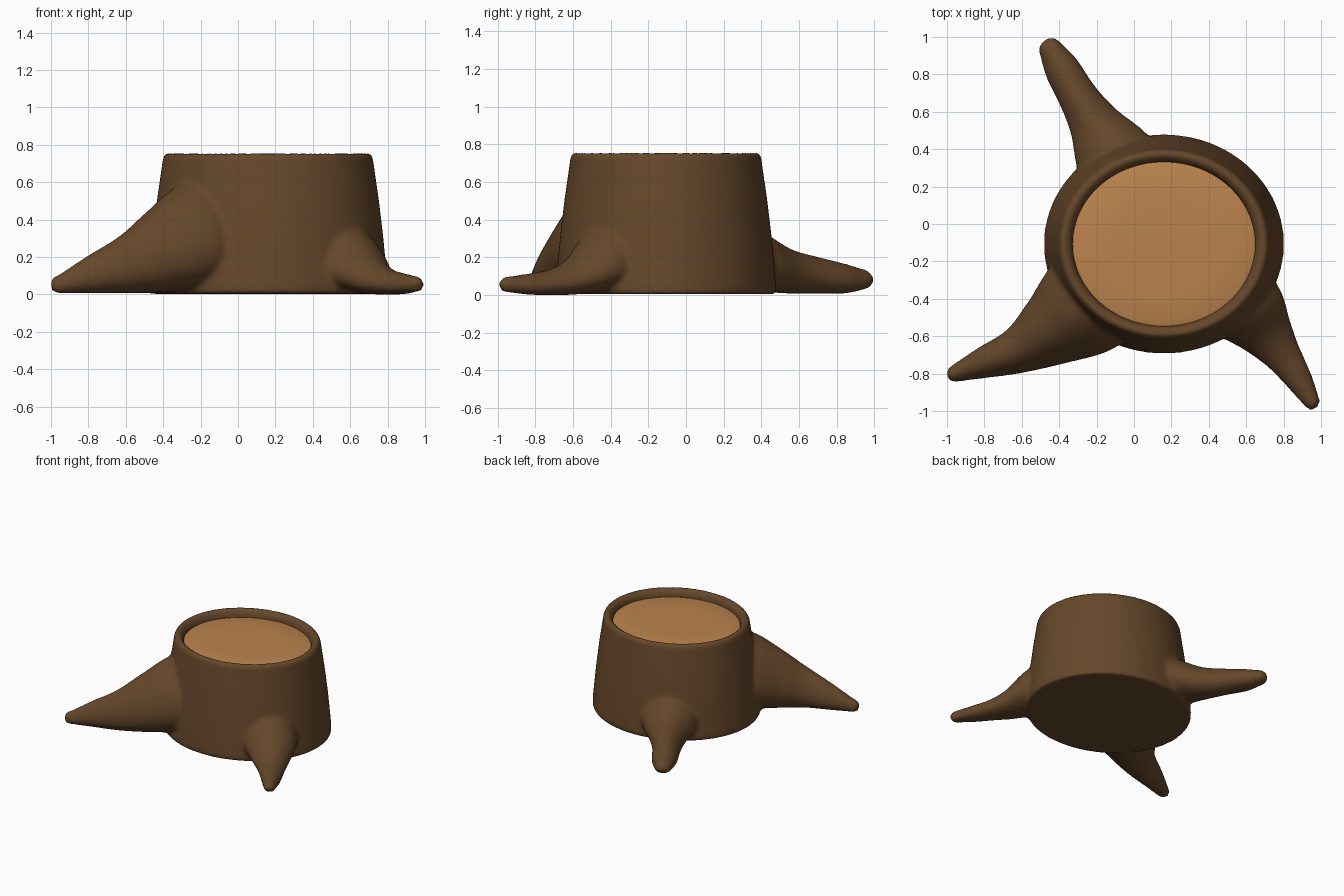
import bpy, bmesh, math
from mathutils import Vector

if "Cube" in bpy.data.objects:
    bpy.data.objects.remove(bpy.data.objects["Cube"])

CX, CY = 0.16, -0.107


def material(name, color):
    m = bpy.data.materials.new(name)
    m.diffuse_color = (*color, 1)
    m.use_nodes = True
    m.node_tree.nodes["Principled BSDF"].inputs["Base Color"].default_value = m.diffuse_color
    return m


def loft(bm, rings):
    """Skin a list of point rings and close both ends."""
    vs = [[bm.verts.new(p) for p in r] for r in rings]
    n = len(vs[0])
    for a, b in zip(vs, vs[1:]):
        for i in range(n):
            j = (i + 1) % n
            bm.faces.new((a[i], a[j], b[j], b[i]))
    bm.faces.new(vs[0][::-1])
    bm.faces.new(vs[-1])


def ring(rx, ry, z, n=96):
    return [(CX + rx * math.cos(2 * math.pi * i / n),
             CY + ry * math.sin(2 * math.pi * i / n), z) for i in range(n)]


def smooth_path(keys, steps=6):
    """Catmull-Rom interpolation of (x, y, half width, bottom, top) keys."""
    k = [Vector(p) for p in keys]
    k = [k[0] * 2 - k[1]] + k + [k[-1] * 2 - k[-2]]
    out = []
    for i in range(1, len(k) - 2):
        a, b, c, d = k[i - 1:i + 3]
        for s in range(steps):
            t = s / steps
            out.append(0.5 * (2 * b + (c - a) * t + (2 * a - 5 * b + 4 * c - d) * t ** 2
                              + (3 * b - a - 3 * c + d) * t ** 3))
    return out + [k[-2]]


def add_root(bm, keys, n=28):
    path = smooth_path(keys)
    rings = []
    d0 = Vector(path[0][:2]) - Vector(path[1][:2])
    d0.normalize()
    x, y, w, lo, hi = path[0]
    # rounded tip
    sections = []
    for a in (80, 60, 40, 20):
        c, s = math.cos(math.radians(a)), math.sin(math.radians(a))
        m, h = (lo + hi) / 2, (hi - lo) / 2
        sections.append(((x + d0.x * s * w, y + d0.y * s * w, w * c, m - h * c, m + h * c), d0))
    for i, p in enumerate(path):
        q, r = path[max(i - 1, 0)], path[min(i + 1, len(path) - 1)]
        sections.append((p, (Vector(q[:2]) - Vector(r[:2])).normalized()))
    for (x, y, w, lo, hi), d in sections:
        side = Vector((-d.y, d.x))
        pts = []
        for i in range(n):
            t = 2 * math.pi * i / n
            u = w * math.cos(t) * (1 - 0.22 * math.sin(t))
            pts.append((x + side.x * u, y + side.y * u,
                        (lo + hi) / 2 + (hi - lo) / 2 * math.sin(t)))
        rings.append(pts)
    loft(bm, rings)


def make_object(name, bm, mat):
    bmesh.ops.recalc_face_normals(bm, faces=bm.faces)
    me = bpy.data.meshes.new(name)
    bm.to_mesh(me)
    bm.free()
    me.materials.append(mat)
    ob = bpy.data.objects.new(name, me)
    bpy.context.collection.objects.link(ob)
    bpy.context.view_layer.objects.active = ob
    ob.select_set(True)
    return ob


bark = material("bark", (0.13, 0.063, 0.023))
wood = material("cut_wood", (0.50, 0.23, 0.075))

# trunk with a rounded rim and a recessed top
bm = bmesh.new()
profile = [(0.635, 0.575, 0.008), (0.643, 0.587, 0.03), (0.632, 0.577, 0.15),
           (0.616, 0.561, 0.32), (0.592, 0.537, 0.52), (0.567, 0.512, 0.69),
           (0.561, 0.507, 0.73), (0.553, 0.499, 0.75), (0.540, 0.487, 0.758),
           (0.520, 0.468, 0.756), (0.502, 0.451, 0.742), (0.490, 0.441, 0.72),
           (0.485, 0.436, 0.67)]
loft(bm, [ring(*p) for p in profile])

# three roots, from tip to inside the trunk
add_root(bm, [(-0.96, -0.80, 0.047, 0.012, 0.11), (-0.80, -0.74, 0.085, 0.012, 0.215),
              (-0.62, -0.675, 0.125, 0.012, 0.325), (-0.46, -0.58, 0.19, 0.012, 0.46),
              (-0.28, -0.45, 0.27, 0.02, 0.60), (-0.10, -0.30, 0.27, 0.02, 0.62)])
add_root(bm, [(-0.443, 0.93, 0.068, 0.03, 0.145), (-0.385, 0.83, 0.095, 0.012, 0.175),
              (-0.305, 0.69, 0.105, 0.012, 0.21), (-0.22, 0.55, 0.135, 0.012, 0.25),
              (-0.13, 0.40, 0.20, 0.02, 0.34), (-0.02, 0.22, 0.24, 0.02, 0.46)])
add_root(bm, [(0.95, -0.95, 0.047, 0.02, 0.105), (0.88, -0.83, 0.075, 0.006, 0.12),
              (0.80, -0.71, 0.10, 0.004, 0.145), (0.72, -0.60, 0.14, 0.006, 0.21),
              (0.62, -0.47, 0.20, 0.02, 0.36), (0.50, -0.34, 0.20, 0.02, 0.40)])
stump = make_object("stump", bm, bark)

# fuse into one skin, then soften the joints more than the rim
rm = stump.modifiers.new("fuse", "REMESH")
rm.mode = 'VOXEL'
rm.voxel_size = 0.014
bpy.ops.object.modifier_apply(modifier="fuse")
vg = stump.vertex_groups.new(name="soften")
for v in stump.data.vertices:
    z = v.co.z
    vg.add([v.index], 0.12 if z > 0.66 or z < 0.03 else 1.0, 'REPLACE')
sm = stump.modifiers.new("soften", "SMOOTH")
sm.factor = 0.5
sm.iterations = 16
sm.vertex_group = "soften"
bpy.ops.object.modifier_apply(modifier="soften")
stump.data.shade_smooth()
# settle on the ground
low = min(v.co.z for v in stump.data.vertices)
for v in stump.data.vertices:
    v.co.z -= low
stump.select_set(False)

# slightly domed cut face inside the rim
bm = bmesh.new()
loft(bm, [ring(0.492, 0.443, 0.66), ring(0.492, 0.443, 0.695), ring(0.465, 0.418, 0.703),
          ring(0.30, 0.27, 0.708), ring(0.02, 0.018, 0.71)])
make_object("cut_face", bm, wood)
bpy.ops.object.shade_smooth_by_angle(angle=math.radians(40))
